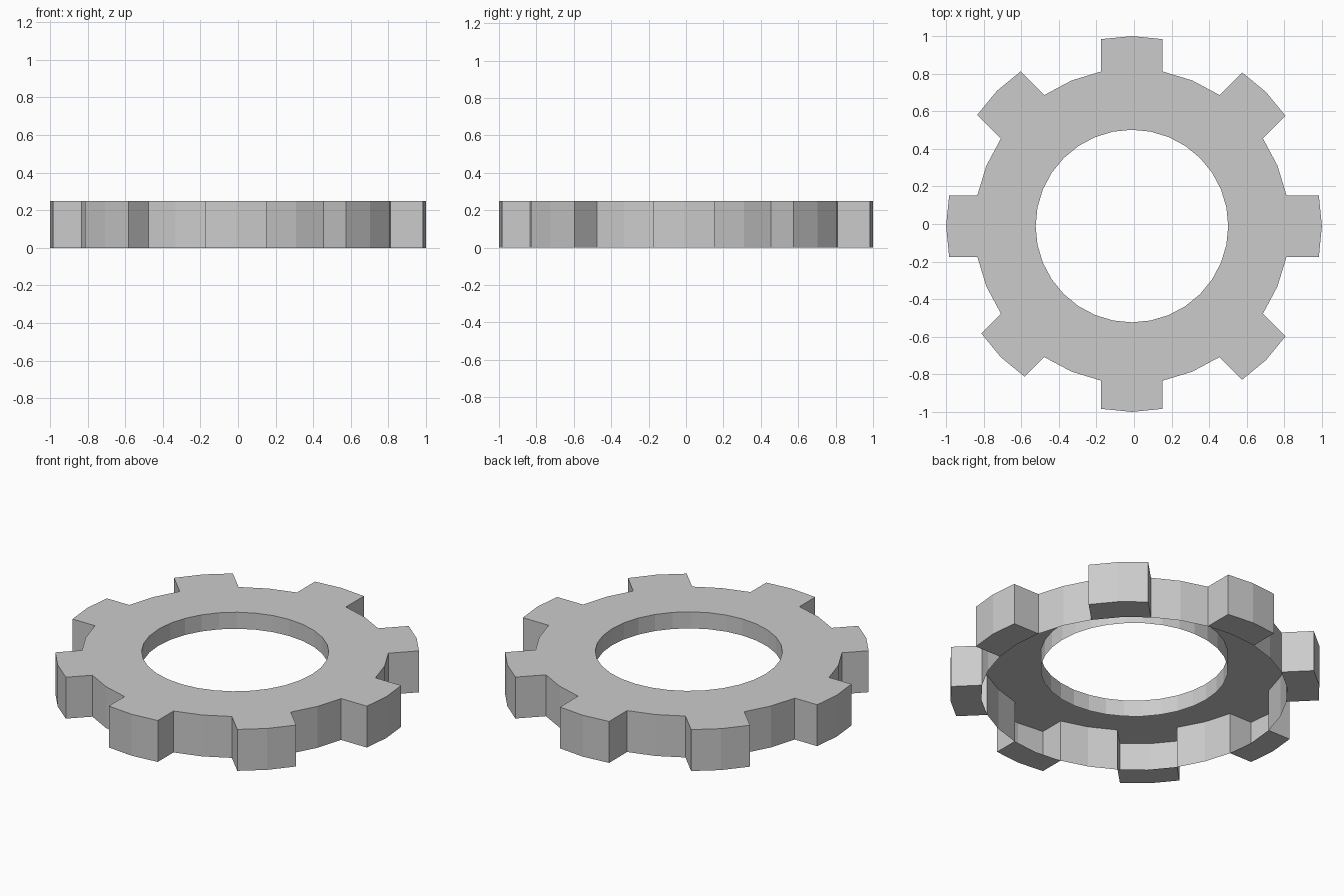
import bpy, bmesh
from math import cos, sin, pi
from mathutils import Vector

if "Cube" in bpy.data.objects:
    bpy.data.objects.remove(bpy.data.objects["Cube"])

SEG = 32                      # sides of the ring
R_HOLE, R_ROOT = 0.512, 0.838
CENTRE = Vector((-0.011, -0.011, 0))   # uneven teeth push the ring off centre
TOP, COLLAR, BOTTOM = 0.25, 0.15, 0.0
# Tooth lengths, anticlockwise from +x
TEETH = (0.172, 0.170, 0.172, 0.178, 0.150, 0.148, 0.150, 0.170)

bm = bmesh.new()


def ring_point(i, r):
    a = 2 * pi * i / SEG
    return Vector((r * cos(a), r * sin(a), 0))


def quad(*corners):
    bm.faces.new([bm.verts.new((p.x, p.y, z)) for p, z in corners])


def wall(p, q, low=BOTTOM, high=TOP):
    """Upright face, facing right of the direction p -> q."""
    quad((p, low), (q, low), (q, high), (p, high))


def flat(a, b, c, d, z):
    quad((a, z), (b, z), (c, z), (d, z))


# Ring shell, open underneath: top sheet, short collar in the hole, outer rim
for i in range(SEG):
    h0, h1 = [ring_point(k, R_HOLE) + CENTRE for k in (i, i + 1)]
    r0, r1 = [ring_point(k, R_ROOT) + CENTRE for k in (i, i + 1)]
    flat(h0, r0, r1, h1, TOP)
    wall(h1, h0, COLLAR)
    if i % 4 in (1, 2):       # gap between teeth
        wall(r0, r1)

# Eight hollow teeth, each two ring segments pushed straight outwards
for t, length in enumerate(TEETH):
    push = ring_point(4 * t, length)
    root = [ring_point(4 * t + k, R_ROOT) + CENTRE for k in (-1, 0, 1)]
    tip = [p + push for p in root]
    for k in (0, 1):
        flat(root[k], tip[k], tip[k + 1], root[k + 1], TOP)
        flat(root[k], root[k + 1], tip[k + 1], tip[k], BOTTOM)
        wall(tip[k], tip[k + 1])
    wall(root[0], tip[0])
    wall(tip[2], root[2])

bmesh.ops.remove_doubles(bm, verts=bm.verts, dist=1e-5)
mesh = bpy.data.meshes.new("gear_ring")
bm.to_mesh(mesh)
bm.free()
bpy.context.collection.objects.link(bpy.data.objects.new("gear_ring", mesh))
